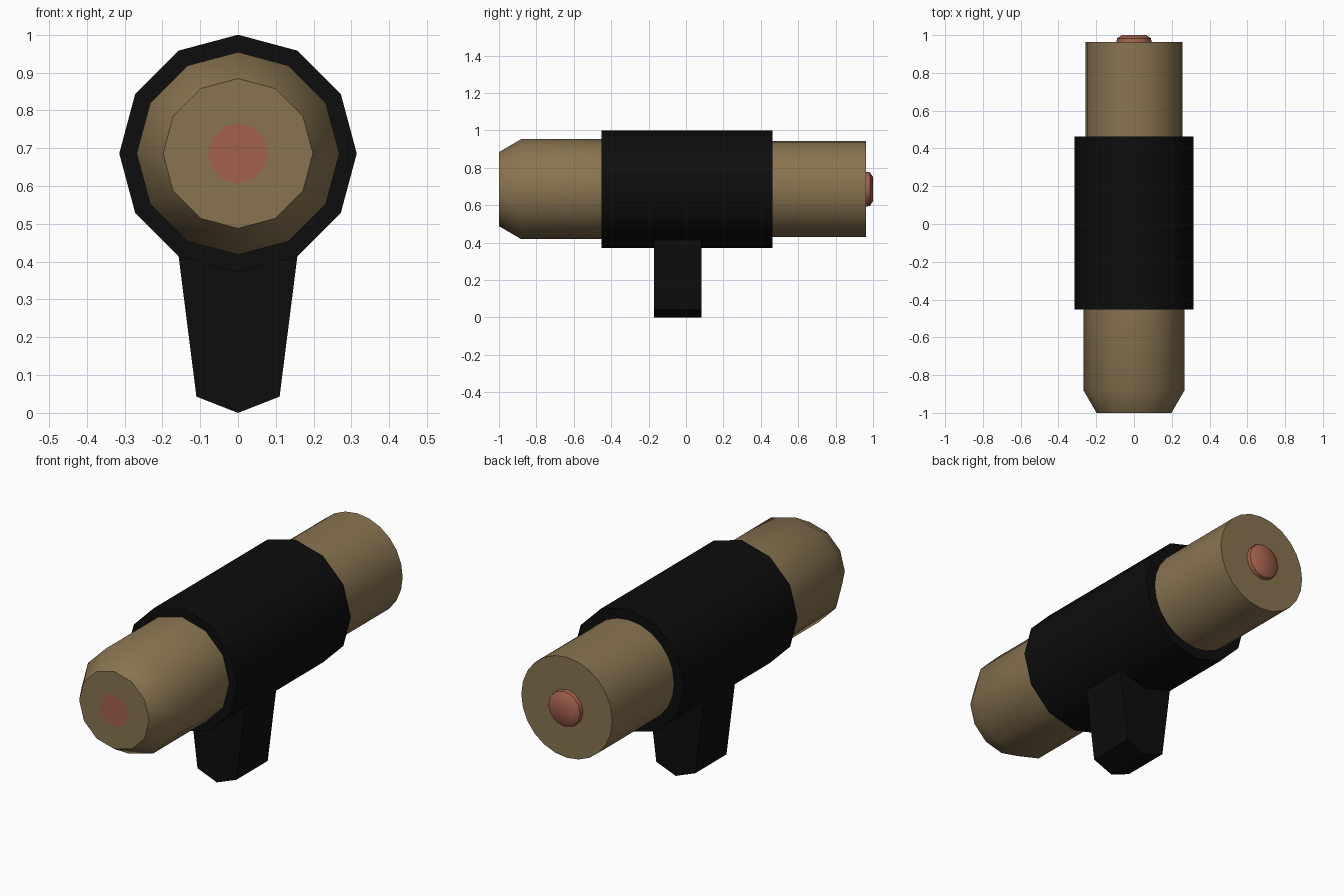
import bpy, bmesh, math

if "Cube" in bpy.data.objects:
    bpy.data.objects.remove(bpy.data.objects["Cube"])

AXIS_Z = 0.686  # height of the tube's axis


def material(name, rgb):
    m = bpy.data.materials.new(name)
    m.diffuse_color = (*rgb, 1)
    m.use_nodes = True
    m.node_tree.nodes["Principled BSDF"].inputs["Base Color"].default_value = m.diffuse_color
    return m


TAN = material("tan", (0.25, 0.175, 0.08))
BLACK = material("black", (0.004, 0.004, 0.004))
RED = material("dull red", (0.37, 0.12, 0.075))


def finish(name, bm, mats, angle=40):
    bmesh.ops.recalc_face_normals(bm, faces=bm.faces)
    me = bpy.data.meshes.new(name)
    bm.to_mesh(me)
    bm.free()
    ob = bpy.data.objects.new(name, me)
    bpy.context.collection.objects.link(ob)
    for m in mats:
        me.materials.append(m)
    bpy.ops.object.select_all(action='DESELECT')
    ob.select_set(True)
    bpy.context.view_layer.objects.active = ob
    bpy.ops.object.shade_smooth_by_angle(angle=math.radians(angle))
    return ob


def lathe(name, profile, sides, mats, paint_first=False):
    """Turn (radius, y) points around the tube axis, with both ends capped."""
    bm = bmesh.new()
    rings = []
    for r, y in profile:
        rings.append([bm.verts.new((r * math.sin(math.tau * i / sides), y,
                                    AXIS_Z + r * math.cos(math.tau * i / sides)))
                      for i in range(sides)])
    for a, b in zip(rings, rings[1:]):
        for i in range(sides):
            j = (i + 1) % sides
            bm.faces.new((a[i], a[j], b[j], b[i]))
    first = bm.faces.new(rings[0])
    bm.faces.new(rings[-1])
    first.material_index = 1 if paint_first else 0
    return finish(name, bm, mats)


# Front barrel with chamfered nose and painted centre spot
lathe("front_barrel", [(0.08, -1), (0.198, -1), (0.268, -0.88), (0.268, -0.4)],
      12, [TAN, RED], paint_first=True)

# Black sleeve around the middle
lathe("sleeve", [(0.314, -0.453), (0.314, 0.463)], 12, [BLACK])

# Rear barrel and its end button
lathe("rear_barrel", [(0.257, 0.4), (0.257, 0.963)], 24, [TAN])
lathe("end_button", [(0.095, 0.95), (0.09, 0.983), (0.065, 1.0)], 12, [RED])

# Tapered grip with a pointed foot
bm = bmesh.new()
outline = [(-0.157, 0.414), (-0.11, 0.043), (0, 0), (0.11, 0.043), (0.157, 0.414), (0, 0.5)]
front = bm.faces.new([bm.verts.new((x, -0.17, z)) for x, z in outline])
ext = bmesh.ops.extrude_face_region(bm, geom=[front], use_keep_orig=True)
bmesh.ops.translate(bm, vec=(0, 0.253, 0),
                    verts=[v for v in ext["geom"] if isinstance(v, bmesh.types.BMVert)])
finish("grip", bm, [BLACK], angle=15)
